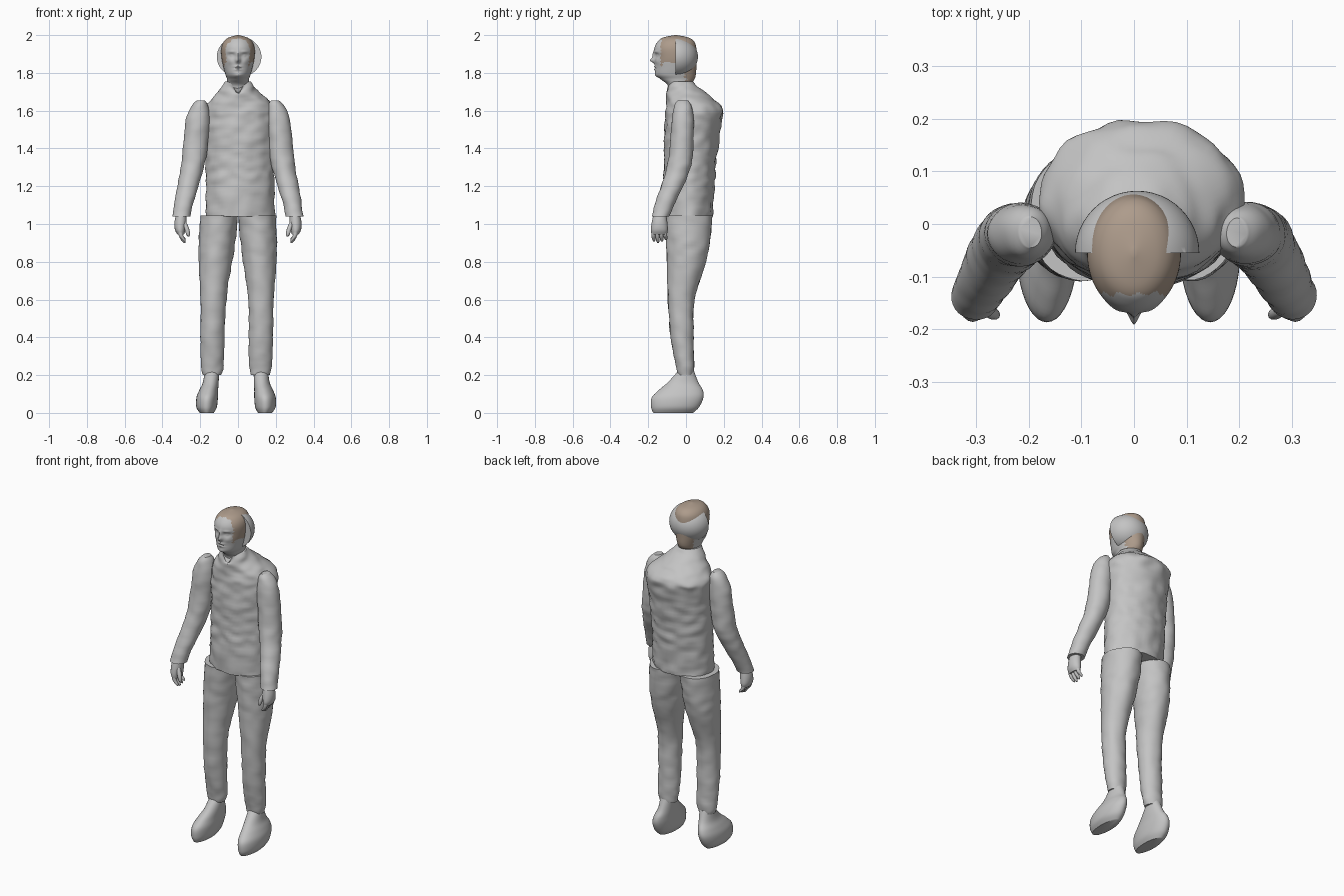
import bpy, bmesh, math
from mathutils import Vector, noise

if "Cube" in bpy.data.objects:
    bpy.data.objects.remove(bpy.data.objects["Cube"], do_unlink=True)


def material(name, rgb):
    m = bpy.data.materials.new(name)
    m.use_nodes = True
    m.diffuse_color = (*rgb, 1)
    bsdf = next(n for n in m.node_tree.nodes if n.type == 'BSDF_PRINCIPLED')
    bsdf.inputs["Base Color"].default_value = (*rgb, 1)
    bsdf.inputs["Roughness"].default_value = 0.8
    return m


grey = material("plain grey", (0.55, 0.55, 0.55))
brown = material("hair brown", (0.42, 0.33, 0.26))


def finish(name, bm, angle=50):
    bmesh.ops.recalc_face_normals(bm, faces=bm.faces)
    me = bpy.data.meshes.new(name)
    bm.to_mesh(me)
    bm.free()
    ob = bpy.data.objects.new(name, me)
    bpy.context.collection.objects.link(ob)
    me.materials.append(grey)
    bpy.ops.object.select_all(action='DESELECT')
    ob.select_set(True)
    bpy.context.view_layer.objects.active = ob
    bpy.ops.object.shade_smooth_by_angle(angle=math.radians(angle))
    return ob


def spline(rings, steps):
    """Smooth curve through the cross-sections (z, cx, cy, rx, ry)."""
    out = []
    for i in range(len(rings) - 1):
        a, b = rings[max(i - 1, 0)], rings[i]
        c, d = rings[i + 1], rings[min(i + 2, len(rings) - 1)]
        for k in range(steps):
            t = k / steps
            out.append([q + t * (r - p) / 2
                        + t * t * (p - 2.5 * q + 2 * r - s / 2)
                        + t ** 3 * (s - p + 3 * (q - r)) / 2
                        for p, q, r, s in zip(a, b, c, d)])
    out.append(rings[-1])
    return out


def loft(name, rings, seg=32, steps=5, wrinkle=0.0, side=1, deform=None):
    bm = bmesh.new()
    loops = []
    for z, cx, cy, rx, ry in spline(rings, steps):
        loop = []
        for k in range(seg):
            a = math.tau * k / seg
            d = Vector((math.cos(a), math.sin(a), 0))
            v = Vector((side * (cx + max(rx, .002) * d.x), cy + max(ry, .002) * d.y, z))
            d.x *= side
            if wrinkle:
                v += d * wrinkle * noise.noise(Vector((v.x * 16, v.y * 16, v.z * 24)))
            if deform:
                v = deform(v)
            loop.append(bm.verts.new(v))
        loops.append(loop)
    for lo, hi in zip(loops, loops[1:]):
        for k in range(seg):
            j = (k + 1) % seg
            bm.faces.new((lo[k], lo[j], hi[j], hi[k]))
    bm.faces.new(loops[0])
    bm.faces.new(loops[-1])
    return finish(name, bm)


# Shirt with sloping shoulders and a notch at the throat
def throat(v):
    if v.z > 1.69 and v.y < -.04:
        v.z -= .9 * (v.z - 1.69) * math.exp(-(v.x / .03) ** 2)
    return v


loft("shirt", [(1.04, .012, .01, .183, .13), (1.2, .01, .015, .18, .135),
               (1.32, .01, .022, .18, .138), (1.46, .012, .03, .186, .146),
               (1.57, .014, .042, .193, .152), (1.615, .013, .043, .188, .152),
               (1.66, .008, .022, .15, .128), (1.7, .002, -.002, .108, .102),
               (1.755, 0, -.034, .066, .066)],
     seg=56, steps=8, wrinkle=.009, deform=throat)

# Face relief: x, z, width, height, forward push
FEATURES = [(0, 1.866, .011, .013, .024), (0, 1.892, .009, .022, .012),
            (-.035, 1.892, .017, .011, -.011), (.035, 1.892, .017, .011, -.011),
            (-.035, 1.891, .009, .006, .007), (.035, 1.891, .009, .006, .007),
            (-.035, 1.912, .02, .006, .005), (.035, 1.912, .02, .006, .005),
            (0, 1.833, .019, .005, .007), (0, 1.818, .017, .005, .007),
            (0, 1.826, .02, .003, -.004), (0, 1.786, .02, .012, .005),
            (-.04, 1.86, .016, .014, .004), (.04, 1.86, .016, .014, .004)]


def face(v):
    if v.y < -.07:
        x, z = v.x, v.z
        for fx, fz, w, h, push in FEATURES:
            v.y -= push * math.exp(-((x - fx) / w) ** 2 - ((z - fz) / h) ** 2)
    return v


head = loft("head", [(1.66, 0, -.04, .056, .052), (1.73, 0, -.037, .057, .058),
                     (1.765, 0, -.044, .058, .088), (1.79, 0, -.054, .066, .106),
                     (1.83, 0, -.054, .077, .109), (1.88, 0, -.054, .087, .111),
                     (1.93, 0, -.056, .088, .111), (1.965, 0, -.053, .076, .097),
                     (1.987, 0, -.054, .05, .068), (2.0, 0, -.055, .004, .006)],
            seg=96, steps=9, deform=face)

# Hair on crown, temples and nape, with a ragged edge
head.data.materials.append(brown)
for p in head.data.polygons:
    x, y, z = p.center
    rag = .008 * math.sin(x * 190) + .005 * math.sin(z * 310)
    crown = z > 1.85 + rag and y > -.132 + rag * .4
    nape = y > rag and z > 1.755
    if crown or nape:
        p.material_index = 1

# Half-dome hair cap with a flat front
bm = bmesh.new()
bmesh.ops.create_uvsphere(bm, u_segments=48, v_segments=32, radius=1)
cut = bmesh.ops.bisect_plane(bm, geom=bm.verts[:] + bm.edges[:] + bm.faces[:],
                             plane_co=(0, 0, 0), plane_no=(0, -1, 0), clear_outer=True)
rim = [e for e in cut["geom_cut"] if isinstance(e, bmesh.types.BMEdge)]
bmesh.ops.contextual_create(bm, geom=rim)
for v in bm.verts:
    v.co = Vector((.006 + .118 * v.co.x, -.055 + .118 * v.co.y, 1.885 + .108 * v.co.z))
finish("hair_cap", bm)

ARM = [(1.655, .195, -.015, .02, .028), (1.625, .202, -.016, .045, .046),
       (1.55, .212, -.018, .064, .058), (1.45, .222, -.021, .065, .06),
       (1.35, .233, -.028, .064, .064), (1.28, .246, -.044, .06, .063),
       (1.19, .268, -.077, .055, .058), (1.1, .289, -.115, .049, .051),
       (1.04, .299, -.135, .047, .046)]
PALM = [(1.06, .3, -.138, .026, .032), (1.01, .304, -.14, .032, .041),
        (.97, .306, -.141, .028, .045), (.945, .303, -.142, .018, .04)]
LEG = [(1.045, .1, .016, .1, .124), (.92, .108, .012, .097, .117),
       (.8, .115, .003, .088, .103), (.6, .122, -.025, .068, .071),
       (.4, .121, -.02, .064, .06), (.25, .119, -.006, .06, .048),
       (.2, .119, -.003, .05, .042)]
FOOT = [(0, .143, -.068, .037, .105), (.03, .145, -.058, .054, .127),
        (.08, .143, -.045, .057, .137), (.12, .136, -.028, .05, .117),
        (.16, .126, -.016, .042, .082), (.22, .121, 0, .038, .043)]


def lean(rings, amount):
    """Shift the lower cross-sections outward."""
    return [(z, cx + amount * (1 - z), *rest) for z, cx, *rest in rings]


# Arms, hands, trouser legs and shoes on both sides
for label, s, out in (("left", 1, 0), ("right", -1, .022)):
    loft(label + "_sleeve", ARM, wrinkle=.004, side=s)
    loft(label + "_palm", PALM, seg=20, side=s)
    for i in range(4):
        y = -.173 + i * .021
        tip = .9 + .007 * abs(i - 1)
        loft(f"{label}_finger_{i + 1}",
             [(.975, .306, y, .012, .011), (.94, .302, y, .012, .011),
              (tip + .01, .288, y + .003, .01, .009), (tip, .283, y + .004, .004, .004)],
             seg=10, steps=3, side=s)
    loft(label + "_thumb",
         [(1.02, .292, -.155, .012, .012), (.98, .273, -.167, .013, .012),
          (.945, .264, -.172, .01, .01), (.935, .262, -.172, .004, .004)],
         seg=10, steps=3, side=s)
    loft(label + "_trouser_leg", lean(LEG, out), seg=40, steps=7, wrinkle=.005, side=s)
    loft(label + "_shoe", lean(FOOT, out), seg=40, side=s)
